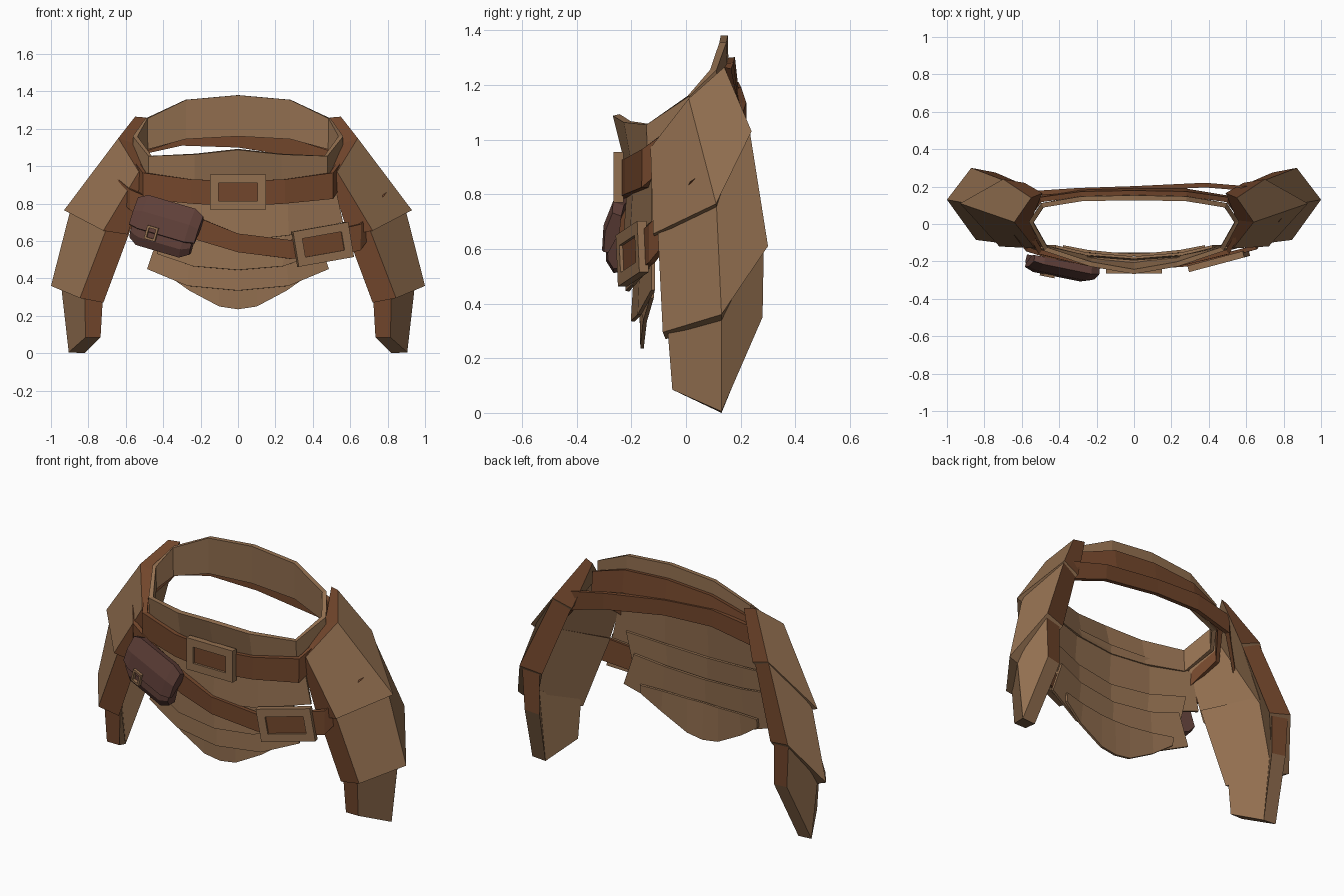
import bpy, bmesh, math
from mathutils import Vector, Euler

if "Cube" in bpy.data.objects:
    bpy.data.objects.remove(bpy.data.objects["Cube"])


def material(name, rgb):
    m = bpy.data.materials.new(name)
    m.diffuse_color = (*rgb, 1)
    m.use_nodes = True
    m.node_tree.nodes["Principled BSDF"].inputs["Base Color"].default_value = m.diffuse_color
    return m


TAN = material("tan leather", (0.29, 0.160, 0.080))
BROWN = material("brown strap", (0.17, 0.062, 0.025))
MAROON = material("maroon leather", (0.115, 0.050, 0.040))


def make(name, verts, faces, mats, rule=None, thick=0, loc=(0, 0, 0), rot=(0, 0, 0)):
    bm = bmesh.new()
    vs = [bm.verts.new(v) for v in verts]
    for i, f in enumerate(faces):
        face = bm.faces.new([vs[k] for k in f])
        face.material_index = rule(i) if rule else 0
    bmesh.ops.recalc_face_normals(bm, faces=bm.faces)
    me = bpy.data.meshes.new(name)
    bm.to_mesh(me)
    bm.free()
    for m in mats:
        me.materials.append(m)
    ob = bpy.data.objects.new(name, me)
    bpy.context.collection.objects.link(ob)
    ob.location, ob.rotation_euler = loc, rot
    if thick:
        mod = ob.modifiers.new("thickness", "SOLIDIFY")
        mod.thickness, mod.offset = thick, 0
    return ob


def ribbon(name, tops, bottoms, mat, thick, closed=False):
    n = len(tops)
    faces = [(i, (i + 1) % n, n + (i + 1) % n, n + i) for i in range(n if closed else n - 1)]
    return make(name, tops + bottoms, faces, [mat], thick=thick)


def mirrored(half):
    # half runs from x = 0 outwards
    return [(-x, y, z) for x, y, z in half[:0:-1]] + half


def prism(name, profile, width, mat, sections=((-1, 1), (1, 1)), **kw):
    # side profile (y, z) lofted along x through sections (position, scale)
    n, k = len(profile), len(sections)
    verts = [(s * width / 2, y * q, z * q) for s, q in sections for y, z in profile]
    faces = [tuple(range(n)), tuple(range(n * (k - 1), n * k))]
    faces += [(r * n + i, r * n + (i + 1) % n, (r + 1) * n + (i + 1) % n, (r + 1) * n + i)
              for r in range(k - 1) for i in range(n)]
    return make(name, verts, faces, [mat], **kw)


def frame(name, w, h, border, depth, mat, **kw):
    # rectangular buckle frame with an open centre
    verts = []
    for y in (-depth / 2, depth / 2):
        for b in (0, border):
            verts += [(sx * (w / 2 - b), y, sz * (h / 2 - b))
                      for sx, sz in ((-1, -1), (1, -1), (1, 1), (-1, 1))]
    faces = []
    for i in range(4):
        j = (i + 1) % 4
        faces += [(i, j, 4 + j, 4 + i), (8 + i, 8 + j, 12 + j, 12 + i),
                  (i, j, 8 + j, 8 + i), (4 + i, 4 + j, 12 + j, 12 + i)]
    return make(name, verts, faces, [mat], **kw)


# Hip plates: three overlapping tiers; outer top and bottom rows, then inner rows (front, ridge, back)
TIERS = {
    "upper": [(.53, -.13, .97), (.64, .01, 1.15), (.55, .14, 1.265),
              (.72, -.12, .655), (.93, .11, .765), (.70, .24, 1.03),
              (.49, -.12, .95), (.55, .02, 1.12), (.49, .165, 1.26),
              (.59, -.11, .635), (.82, .115, .725), (.585, .22, .99)],
    "middle": [(.69, -.105, .70), (.89, .11, .79), (.70, .235, 1.02),
               (.845, -.085, .295), (1.0, .13, .36), (.87, .30, .61),
               (.56, -.10, .70), (.80, .11, .78), (.59, .21, 1.0),
               (.72, -.075, .27), (.88, .13, .315), (.74, .275, .585)],
    "lower": [(.82, -.07, .34), (.95, .13, .40), (.865, .285, .63),
              (.815, -.05, .085), (.905, .13, .005), (.85, .28, .35),
              (.72, -.06, .34), (.86, .13, .40), (.76, .27, .61),
              (.735, -.05, .085), (.82, .13, 0), (.76, .27, .34)],
}
PLATE_FACES = [(0, 1, 4, 3), (1, 2, 5, 4), (6, 7, 10, 9), (7, 8, 11, 10),
               (3, 4, 10, 9), (4, 5, 11, 10),
               (0, 3, 9, 6), (2, 5, 11, 8), (0, 1, 7, 6), (1, 2, 8, 7)]
for tier, pts in TIERS.items():
    for side, s in (("right", 1), ("left", -1)):
        make(f"{tier}_hip_plate_{side}", [(s * x, y, z) for x, y, z in pts], PLATE_FACES,
             [TAN, BROWN], rule=lambda i: int(i > 5))


def ring(half):
    # closed loop from half stations (x, y top, z top, y bottom, z bottom)
    loop = lambda p: p + [(-x, y, z) for x, y, z in p[-2:0:-1]]
    return (loop([(x, a, b) for x, a, b, c, d in half]),
            loop([(x, c, d) for x, a, b, c, d in half]))


# Waistband: tilted collar, high at the back
BAND = [(0, .14, 1.38, .145, 1.16), (.28, .135, 1.355, .14, 1.145), (.49, .10, 1.255, .10, 1.09),
        (.55, .01, 1.16, .01, 1.03), (.47, -.135, 1.055, -.13, .92),
        (.23, -.215, 1.065, -.185, .90), (0, -.255, 1.09, -.205, .89)]
ribbon("waistband", *ring(BAND), TAN, .026, closed=True)

# Upper belt, wrapped around the waistband
BELT = [(0, .165, 1.30, .18, 1.165), (.28, .16, 1.28, .175, 1.15), (.50, .13, 1.20, .14, 1.08),
        (.59, .01, 1.09, .01, .97), (.50, -.15, .965, -.15, .825),
        (.25, -.21, .93, -.21, .80), (0, -.235, .92, -.235, .785)]
ribbon("upper_belt", *ring(BELT), BROWN, .028, closed=True)

# Lower belt, slung across the hips (x, y, z top, z bottom)
SLUNG = [(0, .19, 1.19, 1.10), (.38, .208, 1.135, 1.04), (.60, .19, 1.08, .97),
         (.80, .05, .88, .77), (.65, -.125, .69, .55), (.46, -.175, .645, .51),
         (.28, -.215, .605, .505), (0, -.235, .64, .54), (-.20, -.225, .72, .60),
         (-.40, -.19, .80, .67), (-.57, -.135, .875, .765), (-.70, .03, .99, .89),
         (-.53, .165, 1.17, 1.06), (-.3, .18, 1.21, 1.11)]
ribbon("lower_belt", [(x, y, a) for x, y, a, b in SLUNG],
       [(x, y, b) for x, y, a, b in SLUNG], BROWN, .025, closed=True)

# Front skirt: overlapping cloth tiers (top row, bottom row from the centre outwards)
SKIRT = {
    "skirt_top": ([(0, -.20, .95), (.26, -.18, .95), (.51, -.12, .93)],
                  [(0, -.225, .60), (.27, -.20, .63), (.56, -.12, .70)]),
    "skirt_second": ([(0, -.20, .70), (.25, -.175, .72), (.47, -.12, .76)],
                     [(0, -.215, .445), (.24, -.195, .465), (.43, -.14, .53)]),
    "skirt_third": ([(0, -.18, .58), (.25, -.16, .60), (.42, -.12, .64)],
                    [(0, -.195, .335), (.27, -.17, .36), (.485, -.12, .45)]),
    "skirt_hem": ([(0, -.165, .45), (.10, -.16, .45), (.25, -.145, .46), (.38, -.12, .47)],
                  [(0, -.16, .235), (.10, -.16, .25), (.26, -.15, .335), (.38, -.125, .42)]),
}
for name, (top, bottom) in SKIRT.items():
    ribbon(name, mirrored(top), mirrored(bottom), TAN, .014)

# Buckles with strap showing through
for name, w, h, loc, rot in (("centre_buckle", .30, .185, (0, -.247, .862), (0, 0, 0)),
                             ("side_buckle", .31, .19, (.453, -.197, .582), (0, -.17, .26))):
    frame(name, w, h, .045, .035, TAN, loc=loc, rot=rot)
    d = .005
    prism(name + "_strap", [(-d, -h / 2 + .03), (d, -h / 2 + .03), (d, h / 2 - .03), (-d, h / 2 - .03)],
          w - .06, BROWN, loc=loc, rot=rot)

# Pouch with tapered ends, a folded flap and a small clasp
P_LOC, P_ROT = Vector((-.385, -.2, .675)), (0, .28, -.2)
prism("pouch", [(.0, .11), (-.04, .12), (-.07, .04), (-.075, -.09), (-.05, -.135), (.0, -.125)],
      .34, MAROON, sections=((-1, .78), (-.72, 1), (.72, 1), (1, .78)), loc=P_LOC, rot=P_ROT)
prism("pouch_flap", [(.005, .125), (-.035, .14), (-.075, .05), (-.086, -.045), (-.065, -.05), (.0, .06)],
      .37, MAROON, sections=((-1, .80), (-.72, 1), (.72, 1), (1, .80)), loc=P_LOC, rot=P_ROT)
clasp = P_LOC + Euler(P_ROT).to_matrix() @ Vector((-.05, -.088, -.05))
frame("pouch_clasp", .062, .075, .012, .018, TAN, loc=clasp, rot=P_ROT)
